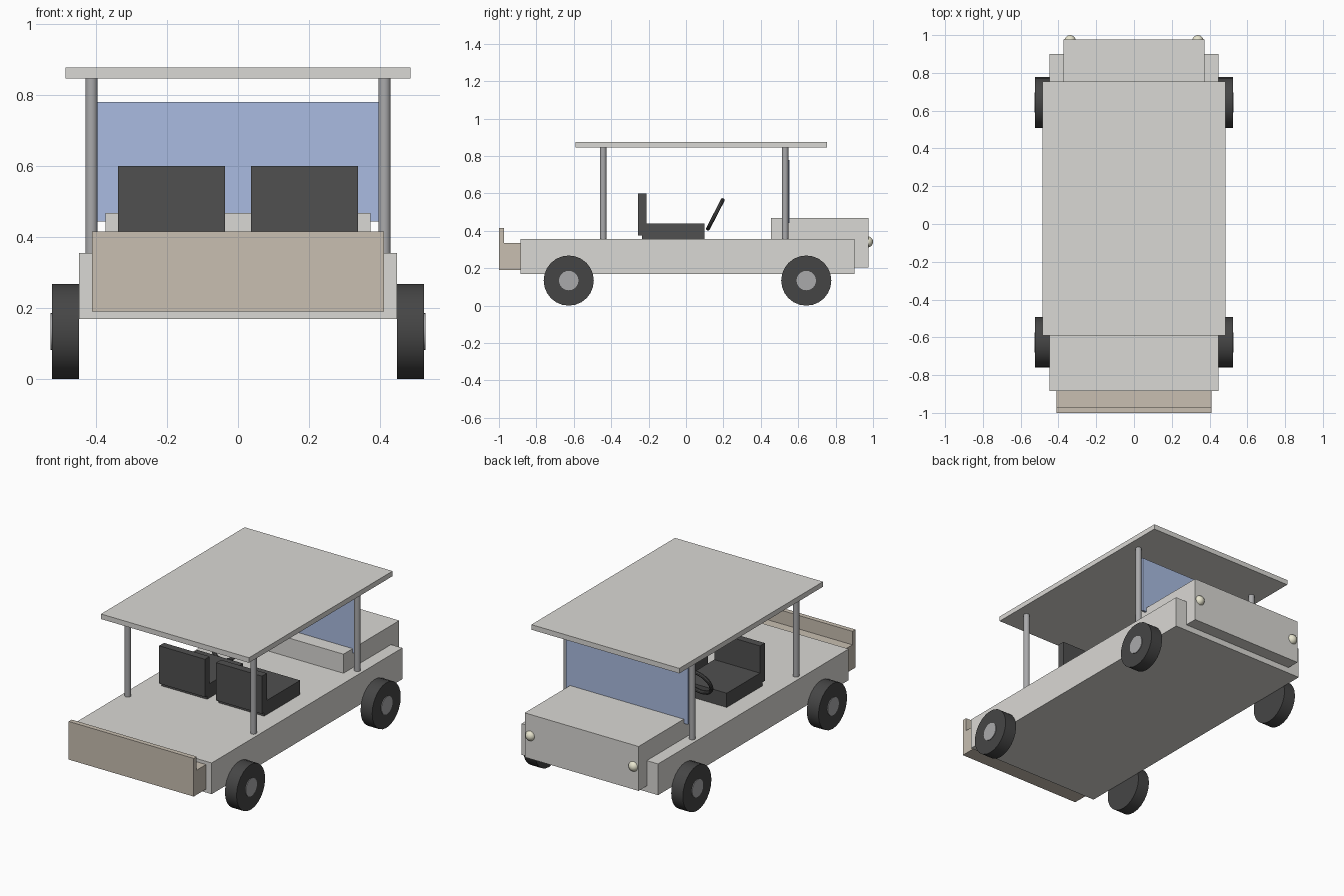
import bpy
from math import radians, atan2, pi

if "Cube" in bpy.data.objects:
    bpy.data.objects.remove(bpy.data.objects["Cube"])


def material(name, r, g, b, a=1.0):
    m = bpy.data.materials.new(name)
    m.diffuse_color = (r, g, b, a)
    m.use_nodes = True
    m.node_tree.nodes["Principled BSDF"].inputs["Base Color"].default_value = m.diffuse_color
    return m


cream = material("body_paint", 0.70, 0.69, 0.66)
tan = material("tan_panel", 0.58, 0.52, 0.44)
black = material("black_vinyl", 0.08, 0.08, 0.08)
rubber = material("rubber", 0.06, 0.06, 0.06)
steel = material("steel", 0.40, 0.40, 0.41)
glass = material("blue_glass", 0.40, 0.50, 0.75)
lamp = material("lamp", 0.80, 0.78, 0.62)


def finish(name, mat, smooth=False):
    o = bpy.context.object
    o.name = name
    o.data.materials.append(mat)
    if smooth:
        bpy.ops.object.shade_smooth_by_angle(angle=radians(35))
    return o


def box(name, mat, x, y, z):
    """Box from (min, max) ranges on each axis."""
    c = [(r[0] + r[1]) / 2 for r in (x, y, z)]
    bpy.ops.mesh.primitive_cube_add(size=1, location=c)
    bpy.context.object.scale = [r[1] - r[0] for r in (x, y, z)]
    bpy.ops.object.transform_apply(location=False, rotation=False, scale=True)
    return finish(name, mat)


def cylinder(name, mat, loc, radius, depth, rot=(0, 0, 0), sides=24):
    bpy.ops.mesh.primitive_cylinder_add(vertices=sides, radius=radius, depth=depth,
                                        location=loc, rotation=rot)
    return finish(name, mat, True)


# Chassis, hood and roof
box("chassis", cream, (-0.447, 0.447), (-0.885, 0.90), (0.17, 0.355))
box("hood", cream, (-0.373, 0.373), (0.455, 0.977), (0.205, 0.468))
box("roof", cream, (-0.485, 0.485), (-0.59, 0.755), (0.846, 0.876))

# Rear box and its raised tail panel
box("rear_box", tan, (-0.41, 0.41), (-1.0, -0.885), (0.19, 0.336))
box("tail_panel", tan, (-0.41, 0.41), (-1.0, -0.972), (0.336, 0.416))

# Windshield
box("windshield", glass, (-0.40, 0.40), (0.541, 0.553), (0.443, 0.78))

for side, s in (("left", -1), ("right", 1)):
    # Seats
    cx = s * 0.187
    xr = (cx - 0.15, cx + 0.15)
    box(f"{side}_seat_cushion", black, xr, (-0.236, 0.10), (0.355, 0.439))
    box(f"{side}_seat_back", black, xr, (-0.257, -0.212), (0.376, 0.60))

    # Headlights
    bpy.ops.mesh.primitive_uv_sphere_add(segments=20, ring_count=12, radius=0.03,
                                         location=(s * 0.338, 0.97, 0.341))
    finish(f"{side}_headlight", lamp, True)

    # Roof posts
    for end, y in (("rear", -0.443), ("front", 0.53)):
        cylinder(f"{end}_{side}_post", steel, (s * 0.412, y, 0.6), 0.0175, 0.50)

    # Wheels with hubs
    for end, y in (("rear", -0.627), ("front", 0.643)):
        turn = (0, pi / 2, 0)
        cylinder(f"{end}_{side}_tire", rubber, (s * 0.485, y, 0.134), 0.134, 0.076, turn)
        cylinder(f"{end}_{side}_hub", steel, (s * 0.488, y, 0.134), 0.052, 0.078, turn)

# Steering wheel, tilted forward at the top
bpy.ops.mesh.primitive_torus_add(major_radius=0.085, minor_radius=0.011,
                                 major_segments=28, minor_segments=10,
                                 location=(-0.187, 0.157, 0.488),
                                 rotation=(atan2(0.165, 0.085), 0, 0))
finish("steering_wheel", black, True)
